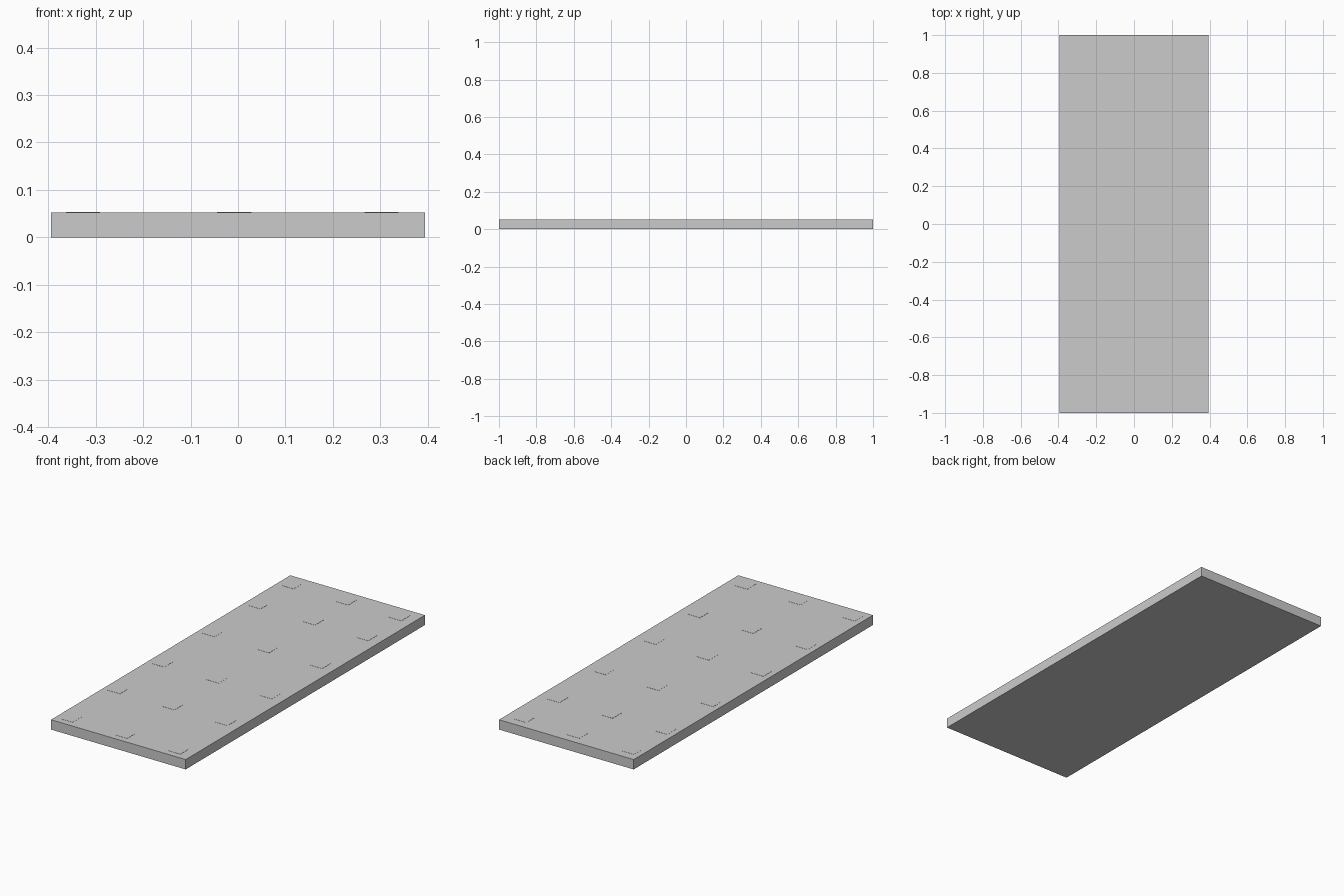
import bpy

if "Cube" in bpy.data.objects:
    bpy.data.objects.remove(bpy.data.objects["Cube"])

WIDTH, LENGTH, HEIGHT = 0.788, 2.0, 0.053
PAD, LIFT = 0.072, 0.0008


def box(name, x, y, z0, z1, sx, sy):
    bpy.ops.mesh.primitive_cube_add(size=1, location=(x, y, (z0 + z1) / 2))
    ob = bpy.context.object
    ob.name = name
    ob.scale = (sx, sy, z1 - z0)
    bpy.ops.object.transform_apply(location=False, rotation=False, scale=True)
    return ob


# main flat slab
box("slab", 0, 0, 0, HEIGHT - LIFT, WIDTH, LENGTH)

# three columns by six rows of almost flush square pads on the top
for i, x in enumerate((-0.327, -0.008, 0.303)):
    for j, y in enumerate((-0.93, -0.535, -0.165, 0.255, 0.64, 0.917)):
        box(f"pad_{i}_{j}", x, y, HEIGHT - 2 * LIFT, HEIGHT, PAD, PAD)
